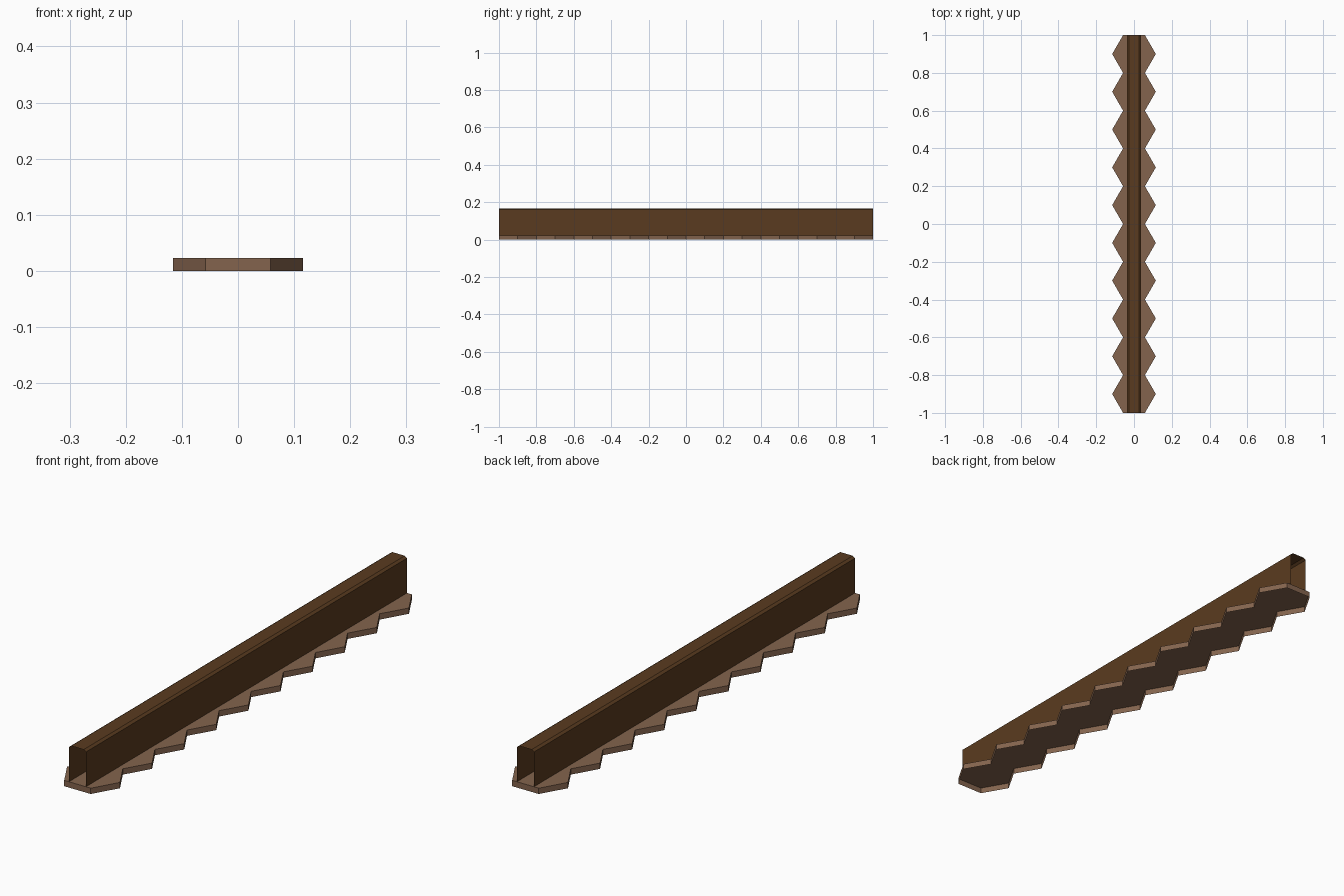
import bpy, bmesh, math

if "Cube" in bpy.data.objects:
    bpy.data.objects.remove(bpy.data.objects["Cube"])

def material(name, rgb):
    m = bpy.data.materials.new(name)
    m.diffuse_color = (*rgb, 1)
    m.use_nodes = True
    m.node_tree.nodes["Principled BSDF"].inputs["Base Color"].default_value = m.diffuse_color
    return m

def make_object(name, bm, mat):
    me = bpy.data.meshes.new(name)
    bm.to_mesh(me)
    bm.free()
    me.materials.append(mat)
    ob = bpy.data.objects.new(name, me)
    bpy.context.collection.objects.link(ob)
    return ob

light_brown = material("light brown", (0.23, 0.127, 0.075))
dark_brown = material("dark brown", (0.102, 0.044, 0.014))

COUNT, APOTHEM, BASE_H = 10, 0.1, 0.023
R = APOTHEM / math.cos(math.pi / 6)

# Base: a row of ten hexagon tiles, hollow and open underneath
bm = bmesh.new()
right = []
for i in range(COUNT):
    y = -1 + 2 * APOTHEM * i
    right += [(R / 2, y), (R, y + APOTHEM)]
right.append((R / 2, 1))
outline = right + [(-x, y) for x, y in reversed(right)]
low, high = ([bm.verts.new((x, y, z)) for x, y in outline] for z in (0, BASE_H))
bm.faces.new(high)
n = len(outline)
for i in range(n):
    j = (i + 1) % n
    bm.faces.new((low[i], low[j], high[j], high[i]))
make_object("hexagon_base", bm, light_brown)

# Wall: thin open-ended sheet with a chamfered top, swept along y
half = [(0.037, BASE_H), (0.037, 0.160), (0.027, 0.167)]
profile = half + [(-x, z) for x, z in reversed(half)]
bm = bmesh.new()
front, back = ([bm.verts.new((x, y, z)) for x, z in profile] for y in (-1, 1))
for i in range(len(profile) - 1):
    bm.faces.new((front[i], back[i], back[i + 1], front[i + 1]))
for f in bm.faces:
    c = f.calc_center_median()
    f.normal_update()
    if f.normal.x * c.x + f.normal.z * (c.z - 0.1) < 0:
        f.normal_flip()
make_object("wall_shell", bm, dark_brown)
